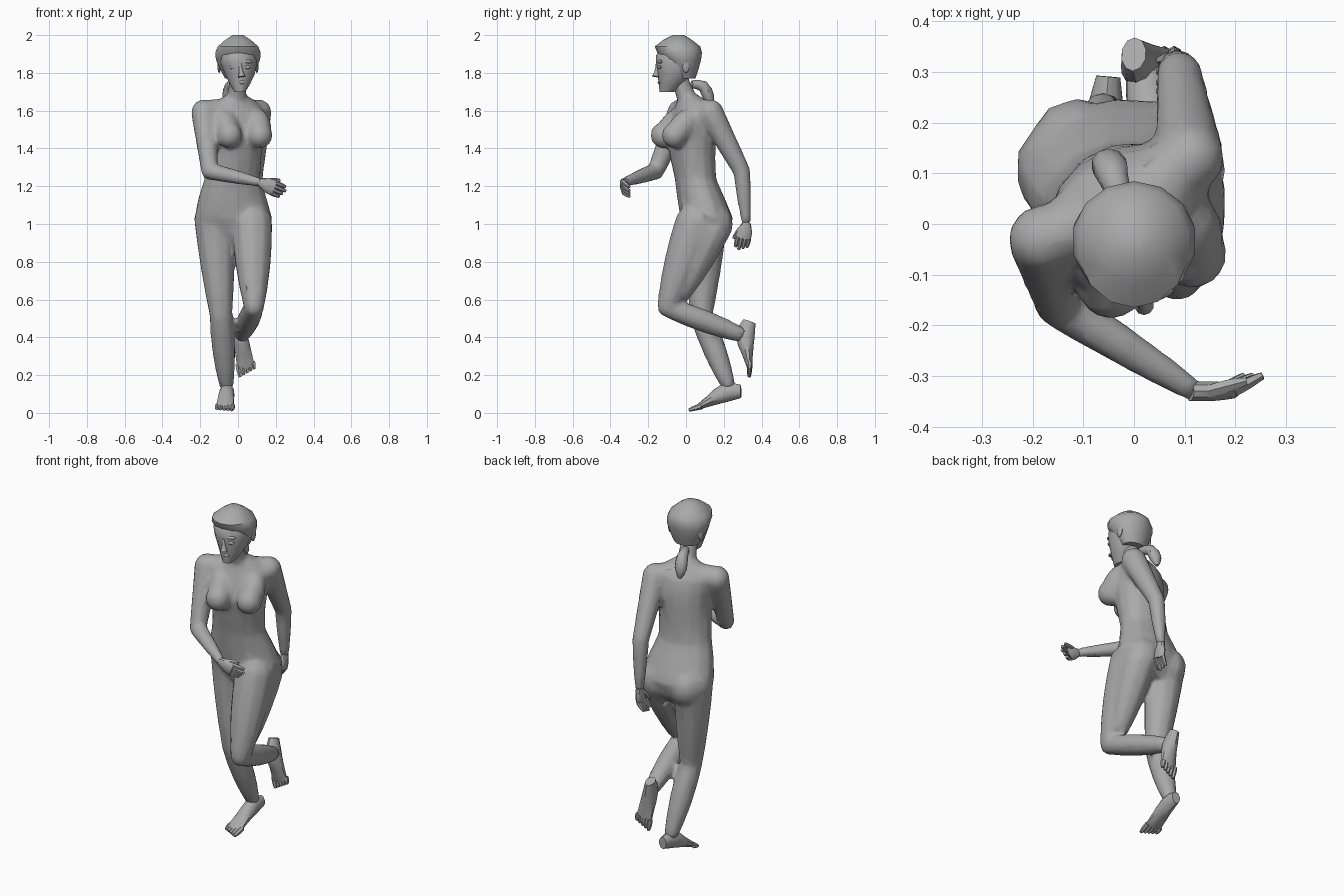
import bpy, bmesh
from math import sin, cos, pi, radians
from mathutils import Matrix, Vector

default_cube = bpy.data.objects.get("Cube")
if default_cube:
    bpy.data.objects.remove(default_cube, do_unlink=True)

grey = bpy.data.materials.new("plain grey")
grey.use_nodes = True
grey.diffuse_color = (.4, .4, .4, 1)
grey.node_tree.nodes["Principled BSDF"].inputs["Base Color"].default_value = grey.diffuse_color
parts = []


def finish(name, mesh_data, matrix):
    """Turn a bmesh into a grey object, placed by a matrix."""
    mesh_data.transform(matrix)
    bmesh.ops.recalc_face_normals(mesh_data, faces=mesh_data.faces)
    mesh = bpy.data.meshes.new(name)
    mesh_data.to_mesh(mesh)
    mesh_data.free()
    mesh.materials.append(grey)
    part = bpy.data.objects.new(name, mesh)
    bpy.context.collection.objects.link(part)
    parts.append(part)


def rounded(keys):
    """Insert a smoothly interpolated ring between neighbouring key rings."""
    keys = [Vector(key) for key in keys]
    rings = []
    for before, start, end, after in zip(keys[:1] + keys, keys, keys[1:], keys[2:] + keys[-1:]):
        rings += [start, (start + end) * 9 / 16 - (before + after) / 16]
    return rings + keys[-1:]


def loft(name, rings, sides=10, level=False, twist=0, matrix=Matrix()):
    """Skin elliptical rings (x, y, z, half width, half depth)."""
    mesh_data = bmesh.new()
    centres = [Vector(ring[:3]) for ring in rings]
    last = len(rings) - 1
    loops = []
    for index, ring in enumerate(rings):
        along = (centres[min(index + 1, last)] - centres[max(index - 1, 0)]).normalized()
        if level:
            along = Vector((0, 0, 1))
        yaw = radians(twist) * index / last
        across = Vector((cos(yaw), sin(yaw), 0))
        across = (across - along * across.dot(along)).normalized()
        inward = along.cross(across)
        wide, deep = ring[3:]
        angles = [2 * pi * (step + .5) / sides for step in range(sides)]
        loops.append([mesh_data.verts.new(
            centres[index] + across * wide * cos(angle) + inward * deep * sin(angle))
            for angle in angles])
    for lower, upper in zip(loops, loops[1:]):
        for step in range(sides):
            following = (step + 1) % sides
            mesh_data.faces.new((lower[step], lower[following], upper[following], upper[step]))
    mesh_data.faces.new(loops[0])
    mesh_data.faces.new(loops[-1])
    finish(name, mesh_data, matrix)


def blob(name, centre, size, yaw=0):
    """Low-poly ellipsoid."""
    mesh_data = bmesh.new()
    bmesh.ops.create_uvsphere(mesh_data, u_segments=10, v_segments=8, radius=1)
    finish(name, mesh_data, place(centre, ('Z', yaw)) @ Matrix.Diagonal((*size, 1)))


def place(spot, *turns):
    """Matrix at a spot, after (axis, degrees) turns applied in order."""
    matrix = Matrix()
    for axis, angle in turns:
        matrix = Matrix.Rotation(radians(angle), 4, axis) @ matrix
    return Matrix.Translation(spot) @ matrix


def limb(name, start, end, radii, **options):
    """Straight tapering limb; radii at the start, middle and end."""
    start, end = Vector(start), Vector(end)
    first, middle, final = radii
    rings = []
    for step in range(5):
        t = step / 4
        radius = first * (1 - t) * (1 - 2 * t) + middle * 4 * t * (1 - t) + final * t * (2 * t - 1)
        rings.append((*start.lerp(end, t), radius, radius))
    loft(name, rings, **options)


def jointed(name, upper, lower, joints, upper_radii, lower_radii):
    """Two limbs with rounded joints at the root and the bend."""
    root, bend, tip = joints
    limb(f"{name}_{upper}", root, bend, upper_radii)
    limb(f"{name}_{lower}", bend, tip, lower_radii)
    blob(f"{name}_{upper}_joint", root, upper_radii[:1] * 3)
    blob(f"{name}_{lower}_joint", bend, lower_radii[:1] * 3)


def fuse(name):
    """Join the parts so far into one softly faceted skin."""
    bpy.ops.object.select_all(action='DESELECT')
    for part in parts:
        part.select_set(True)
    body = bpy.context.view_layer.objects.active = parts[0]
    bpy.ops.object.join()
    body.name = name
    skin = body.modifiers.new("Skin", 'REMESH')
    skin.mode = 'VOXEL'
    skin.voxel_size = .012
    skin.use_smooth_shade = True
    soften = body.modifiers.new("Soften", 'SMOOTH')
    soften.iterations = 5
    body.modifiers.new("Facets", 'DECIMATE').ratio = .15
    parts[:] = [body]


# Torso, twisting towards the shoulders
loft("torso", rounded([
    (-.02, .11, .9, .12, .08),
    (-.025, .11, 1.03, .21, .14),
    (-.03, .05, 1.24, .15, .11),
    (-.01, .03, 1.45, .15, .13),
    (-.01, .04, 1.6, .16, .1),
    (-.01, .02, 1.68, .06, .05),
]), sides=14, level=True, twist=25)
limb("right_breast", (-.08, -.03, 1.58), (-.045, -.11, 1.46), (.05, .07, .06))
limb("left_breast", (.1, .03, 1.58), (.115, -.06, 1.46), (.05, .07, .06))
blob("right_breast_tip", (-.045, -.12, 1.47), (.07, .07, .07))
blob("left_breast_tip", (.115, -.06, 1.47), (.07, .07, .07))
for side, label in ((-1, "right"), (1, "left")):
    blob(f"{label}_buttock", (side * .09 - .02, .15, 1), (.1, .1, .11))
limb("neck", (-.01, .03, 1.6), (0, -.04, 1.78), (.07, .05, .05))

# Right arm crosses the front, left arm swings back
right_shoulder, right_wrist = (-.18, -.03, 1.59), (.12, -.33, 1.22)
left_shoulder, left_wrist = (.11, .13, 1.59), (.08, .32, 1)
jointed("right", "upper_arm", "forearm",
        (right_shoulder, (-.15, -.16, 1.28), right_wrist), (.07, .058, .046), (.046, .038, .024))
jointed("left", "upper_arm", "forearm",
        (left_shoulder, (.09, .295, 1.28), left_wrist), (.07, .058, .046), (.046, .038, .024))
limb("right_collar", (-.01, .03, 1.6), right_shoulder, (.07, .07, .065))
limb("left_collar", (-.01, .03, 1.6), left_shoulder, (.07, .07, .065))

# Right leg bears the weight, left leg folds at the knee
jointed("right", "thigh", "shin",
        ((-.125, .11, 1.02), (-.09, .08, .52), (-.06, .23, .13)), (.11, .092, .062), (.062, .062, .036))
jointed("left", "thigh", "shin",
        ((.075, .05, 1), (.085, -.1, .56), (.02, .3, .41)), (.11, .095, .055), (.052, .06, .04))
limb("left_hamstring", (.08, .14, .98), (.08, -.03, .62), (.1, .085, .05))
fuse("body")

# Head, hair cap and tied tail
loft("head", rounded([
    (.01, -.1, 1.7, .03, .04),
    (.01, -.06, 1.79, .08, .09),
    (0, -.05, 1.89, .1, .11),
    (0, -.04, 1.95, .06, .07),
]), sides=14, level=True)
loft("hair", rounded([
    (0, 0, 1.77, .07, .05),
    (0, -.02, 1.87, .12, .1),
    (0, -.045, 1.94, .11, .12),
    (0, -.04, 2, .03, .03),
]), sides=14, level=True)
loft("ponytail", rounded([
    (-.02, .03, 1.74, .02, .02),
    (-.04, .09, 1.73, .03, .03),
    (-.05, .12, 1.67, .035, .03),
    (-.05, .13, 1.62, .01, .01),
]))

# Face
limb("nose", (.02, -.16, 1.78), (.01, -.15, 1.85), (.02, .01, .01))
blob("lips", (.02, -.14, 1.75), (.02, .01, .01))
for side, label in ((-1, "right"), (1, "left")):
    blob(f"{label}_eye", (side * .04 + .01, -.14, 1.83), (.02, .01, .01), yaw=side * 20)
    blob(f"{label}_brow", (side * .04 + .01, -.14, 1.86), (.03, .01, .01), yaw=side * 20)
    blob(f"{label}_ear", (side * .1, 0, 1.84), (.01, .02, .04))


def hand(name, matrix, curl):
    """Hand hanging down local -z, thumb towards -y, fingers curling along x."""
    loft(f"{name}_palm", rounded([
        (0, 0, .01, .02, .02), (0, 0, -.04, .02, .04), (0, 0, -.08, .015, .04)]), matrix=matrix)
    for index, label in enumerate(("index", "middle", "ring", "little")):
        y = index * .02 - .03
        reach = .14 - abs(index - 1) * .01
        limb(f"{name}_{label}_finger", (0, y, -.07), (curl * .03, y, -reach),
             (.012, .012, .008), sides=6, matrix=matrix)
    limb(f"{name}_thumb", (0, -.02, -.02), (curl * .02, -.05, -.09),
         (.012, .014, .008), sides=6, matrix=matrix)


hand("right_hand", place(right_wrist, ('Z', 90), ('Y', -67)), 1)
hand("left_hand", place(left_wrist, ('X', -13)), -1)


def foot(name, matrix, inner):
    """Flat-soled foot with its heel at the origin and toes along local -y."""
    profile = ((0, .025, .035), (-.08, .04, .05), (-.17, .045, .03), (-.25, .05, .012))
    loft(name, rounded([(0, y, high, wide, high) for y, wide, high in profile]), matrix=matrix)
    for index in range(5):
        x = inner * (.04 - index * .02)
        limb(f"{name}_toe_{index + 1}", (x, -.22, .014), (x, index * .007 - .29, .01),
             (.014, .014, .008), sides=6, matrix=matrix)


foot("right_foot", place((-.05, .3, .08), ('X', 15), ('Z', -5)), 1)
foot("left_foot", place((0, .37, .48), ('X', 85), ('Y', -10)), -1)

# Smooth shading with sharp creases
bpy.ops.object.select_all(action='DESELECT')
for part in parts:
    part.select_set(True)
bpy.context.view_layer.objects.active = parts[0]
bpy.ops.object.shade_smooth_by_angle(angle=radians(38))
